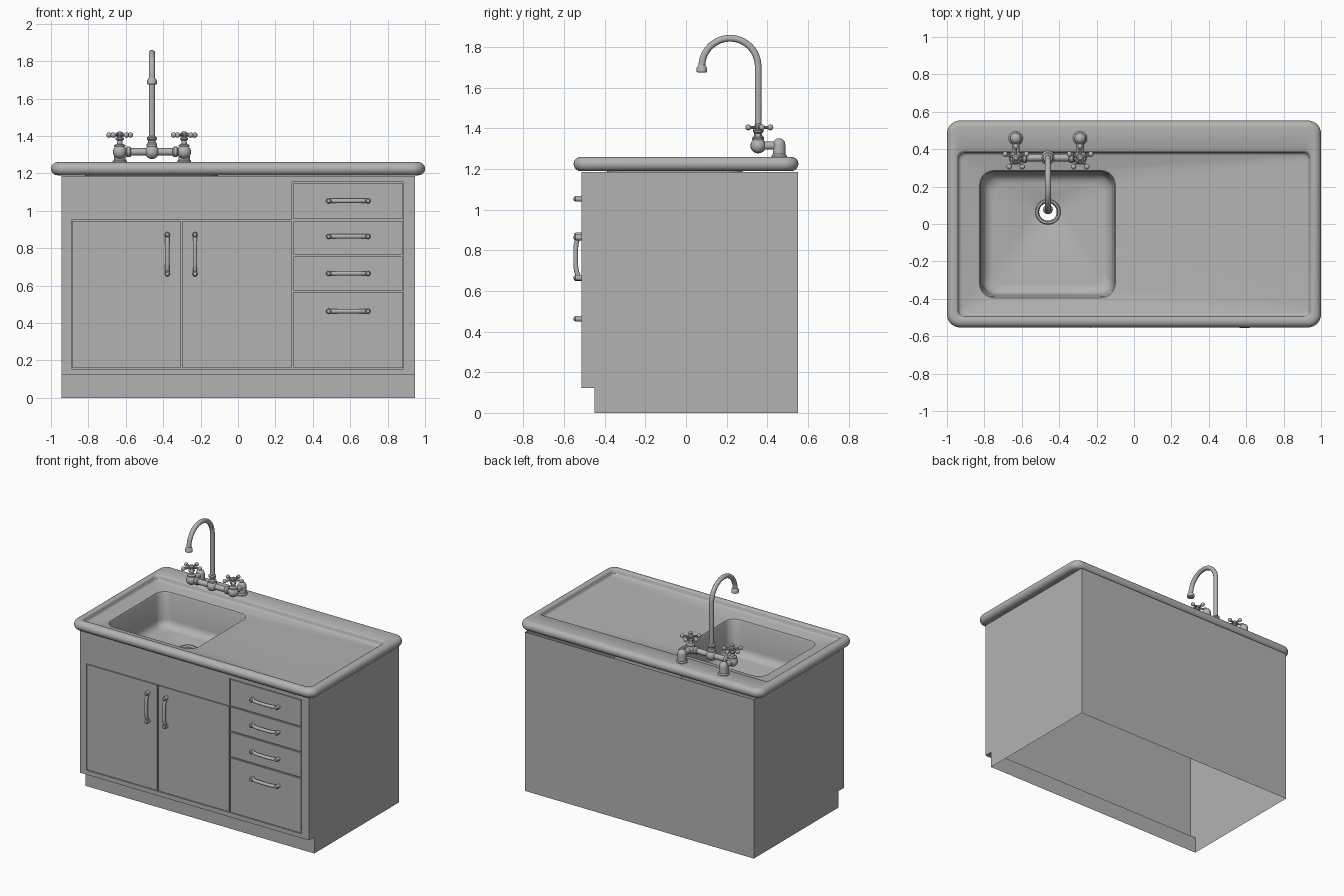
import bpy, bmesh
from math import sin, cos, pi, tau, radians
from mathutils import Vector, Matrix

cube = bpy.data.objects.get("Cube")
if cube:
    bpy.data.objects.remove(cube, do_unlink=True)

grey = bpy.data.materials.new("plain grey")
grey.use_nodes = True
COLOUR = (0.45, 0.45, 0.45, 1)
grey.diffuse_color = COLOUR
grey.node_tree.nodes["Principled BSDF"].inputs["Base Color"].default_value = COLOUR


def finish(name, bm, smooth=True):
    bmesh.ops.remove_doubles(bm, verts=bm.verts, dist=1e-5)
    mesh = bpy.data.meshes.new(name)
    bm.to_mesh(mesh)
    bm.free()
    mesh.materials.append(grey)
    ob = bpy.data.objects.new(name, mesh)
    bpy.context.collection.objects.link(ob)
    if smooth:
        bpy.ops.object.select_all(action="DESELECT")
        ob.select_set(True)
        bpy.context.view_layer.objects.active = ob
        bpy.ops.object.shade_smooth_by_angle(angle=radians(35))
    return ob


def loft(name, loops, caps=False):
    """Skin a row of closed loops that all have the same point count."""
    bm = bmesh.new()
    rows = [[bm.verts.new(p) for p in loop] for loop in loops]
    n = len(rows[0])
    for a, b in zip(rows, rows[1:]):
        for i in range(n):
            j = (i + 1) % n
            bm.faces.new((a[i], a[j], b[j], b[i]))
    if caps:
        bm.faces.new(rows[0][::-1])
        bm.faces.new(rows[-1])
    return finish(name, bm)


def lathe(name, profile, at, axis="Z", sides=24):
    """Turn (radius, height) points about an axis through a point."""
    turn = Vector((0, 0, 1)).rotation_difference(
        {"X": Vector((1, 0, 0)), "Y": Vector((0, 1, 0)), "Z": Vector((0, 0, 1))}[axis])
    loops = [[Vector(at) + turn @ Vector((r * cos(tau * i / sides), r * sin(tau * i / sides), h))
              for i in range(sides)] for r, h in profile]
    return loft(name, loops, caps=True)


def ball(name, r, at):
    bm = bmesh.new()
    bmesh.ops.create_uvsphere(bm, u_segments=20, v_segments=12, radius=r,
                              matrix=Matrix.Translation(at))
    return finish(name, bm)


def tube(name, points, r, sides=16):
    """Round bar swept along a path."""
    pts = [Vector(p) for p in points]
    loops = []
    side = None
    for i, p in enumerate(pts):
        d = (pts[min(i + 1, len(pts) - 1)] - pts[max(i - 1, 0)]).normalized()
        if side is None:
            side = d.orthogonal().normalized()
        side = (side - d * side.dot(d)).normalized()
        up = d.cross(side)
        loops.append([p + r * (side * cos(tau * k / sides) + up * sin(tau * k / sides))
                      for k in range(sides)])
    return loft(name, loops, caps=True)


def plate(name, x0, x1, z0, z1, front=-0.514, back=-0.504):
    bm = bmesh.new()
    size = Matrix.Diagonal((x1 - x0, back - front, z1 - z0, 1))
    centre = Matrix.Translation(((x0 + x1) / 2, (front + back) / 2, (z0 + z1) / 2))
    bmesh.ops.create_cube(bm, size=1, matrix=centre @ size)
    return finish(name, bm, smooth=False)


def round_rect(x0, x1, y0, y1, r, z, steps=8):
    corners = ((x1 - r, y1 - r), (x0 + r, y1 - r), (x0 + r, y0 + r), (x1 - r, y0 + r))
    return [Vector((cx + r * cos(a), cy + r * sin(a), z))
            for q, (cx, cy) in enumerate(corners)
            for a in (pi / 2 * (q + k / steps) for k in range(steps + 1))]


# Cabinet carcass: open underneath, with a toe recess along the front
W = 0.945
profile = [(0.55, 0), (0.55, 1.185), (-0.504, 1.185), (-0.504, 0.122), (-0.45, 0.122), (-0.45, 0)]
bm = bmesh.new()
left, right = ([bm.verts.new((x, y, z)) for y, z in profile] for x in (W, -W))
for i in (0, 2, 3, 4):
    bm.faces.new((left[i], left[i + 1], right[i + 1], right[i]))
bm.faces.new(left)
bm.faces.new(right)
bmesh.ops.recalc_face_normals(bm, faces=bm.faces)
carcass = finish("cabinet_carcass", bm, smooth=False)

# Face frame around the doors and drawers
X0, XD, X1, Z0, ZD, Z1 = -0.89, 0.292, 0.885, 0.155, 0.95, 1.155
plate("frame_bottom_rail", -W, W, 0.122, Z0)
plate("frame_top_rail", -W, W, Z1, 1.185)
plate("frame_right_stile", -W, X0, Z0, Z1)
plate("frame_left_stile", X1, W, Z0, Z1)
plate("sink_apron", X0, XD - 0.004, ZD, Z1)

# Doors and drawer fronts, separated by narrow gaps
G = 0.005
XM = -0.302
plate("right_door", X0 + G, XM - G, Z0 + G, ZD - G)
plate("left_door", XM + G, XD - G, Z0 + G, ZD - G)
levels = [Z0, 0.57, 0.762, ZD, Z1]
for i, (lo, hi) in enumerate(zip(levels, levels[1:])):
    plate(f"drawer_front_{i + 1}", XD + G, X1 - G, lo + G, hi - G)


# Bowed pulls with round feet
def pull(name, x, z, vertical):
    half = 0.105
    path = []
    for k in range(17):
        t = -1 + k / 8
        along = half * t
        y = -0.522 - 0.021 * (1 - t ** 4)
        path.append((x, y, z + along) if vertical else (x + along, y, z))
    tube(name, path, 0.012, 12)
    for s in (-half, half):
        foot = (x, -0.55, z + s) if vertical else (x + s, -0.55, z)
        lathe(name + "_foot", [(0.009, 0), (0.014, 0.006), (0.014, 0.038)], foot, "Y", 16)


pull("right_door_pull", -0.378, 0.768, True)
pull("left_door_pull", -0.23, 0.768, True)
for i, z in enumerate((0.463, 0.665, 0.863, 1.053)):
    pull(f"drawer_pull_{i + 1}", 0.59, z, False)

# Worktop with rolled rim, sunken drainer and basin, in one skin
SX, SY = -0.46, 0.065


def worktop_loop(inset, z):
    return round_rect(-1 + inset, 1 - inset, -0.553 + inset, 0.553 - inset,
                      max(0.07 - inset, 0.02), z)


def drainer_loop(inset, z):
    return round_rect(-0.95 + inset, 0.95 - inset, -0.505 + inset, 0.393 - inset, 0.035, z)


def basin_loop(inset, z):
    return round_rect(-0.835 + inset, -0.09 - inset, -0.405 + inset, 0.295 - inset, 0.075, z)


def drain_loop(r, z):
    return round_rect(SX - r, SX + r, SY - r, SY + r, r, z)


R = 0.035
loops = [worktop_loop(0.1, 1.19)]
loops += [worktop_loop(R - R * cos(a), 1.225 + R * sin(a))
          for a in (pi * (k / 12 - 0.5) for k in range(13))]
loops += [drainer_loop(0, 1.26), drainer_loop(0.006, 1.256), drainer_loop(0.01, 1.248),
          drainer_loop(0.012, 1.232), drainer_loop(0.018, 1.224), drainer_loop(0.028, 1.22)]
loops += [basin_loop(0, 1.218), basin_loop(0.01, 1.214), basin_loop(0.016, 1.2)]
loops += [basin_loop(0.025 + 0.06 * (1 - cos(a)), 1.02 - 0.06 * sin(a))
          for a in (pi / 2 * k / 6 for k in range(7))]
loops += [drain_loop(0.07, 0.95), drain_loop(0.05, 0.942), drain_loop(0.047, 0.90)]
loft("worktop_and_basin", loops)

# Drain collar
loft("drain_collar", [drain_loop(r, z) for r, z in
                      ((0.068, 0.951), (0.064, 0.957), (0.054, 0.957), (0.048, 0.945))])

# Mixer tap: bridge bar with centre boss
TY, TZ = 0.355, 1.315
tube("bridge_bar", [(SX - 0.17, TY, TZ), (SX + 0.17, TY, TZ)], 0.02)
ball("centre_boss", 0.038, (SX, TY, TZ))
for s in (-1, 1):
    x = SX + s * 0.172
    lathe("bridge_collar", [(0.022, -0.014), (0.028, -0.008), (0.028, 0.008), (0.022, 0.014)],
          (SX + s * 0.125, TY, TZ), "X")
    # Deck pillar with domed cap and arm forward to the valve
    lathe("deck_pillar", [(0.038, 0), (0.038, 0.008), (0.031, 0.016), (0.031, 0.06),
                          (0.029, 0.074), (0.022, 0.086), (0.012, 0.092), (0.003, 0.094)],
          (x, 0.458, 1.257))
    tube("valve_arm", [(x, TY, TZ), (x, 0.458, TZ)], 0.02)
    ball("valve_body", 0.037, (x, TY, TZ))
    lathe("valve_stem", [(0.03, 0.028), (0.03, 0.036), (0.016, 0.042), (0.013, 0.06),
                         (0.022, 0.066), (0.022, 0.074), (0.013, 0.08), (0.018, 0.088),
                         (0.018, 0.102), (0.01, 0.108)], (x, TY, TZ))
    # Five-spoke handle
    hub = Vector((x, TY, 1.405))
    for k in range(5):
        a = pi / 2 + tau * k / 5
        d = Vector((cos(a), sin(a), 0))
        tube("handle_spoke", [hub, hub + d * 0.06], 0.0075, 10)
        ball("handle_knob", 0.0145, hub + d * 0.06)

# Swan-neck spout
BEND = 0.1385
neck = [(SX, TY, TZ), (SX, TY, 1.5)]
neck += [(SX, TY - BEND + BEND * cos(a), 1.705 + BEND * sin(a))
         for a in (pi * k / 24 for k in range(25))]
tube("spout", neck, 0.0165, 20)
lathe("spout_collar", [(0.028, 0.03), (0.028, 0.042), (0.02, 0.05), (0.02, 0.062),
                       (0.026, 0.068), (0.026, 0.078), (0.017, 0.084)], (SX, TY, TZ))
lathe("spout_nozzle", [(0.02, 0), (0.026, 0.003), (0.026, 0.022), (0.017, 0.036)],
      (SX, TY - 2 * BEND, 1.675))
